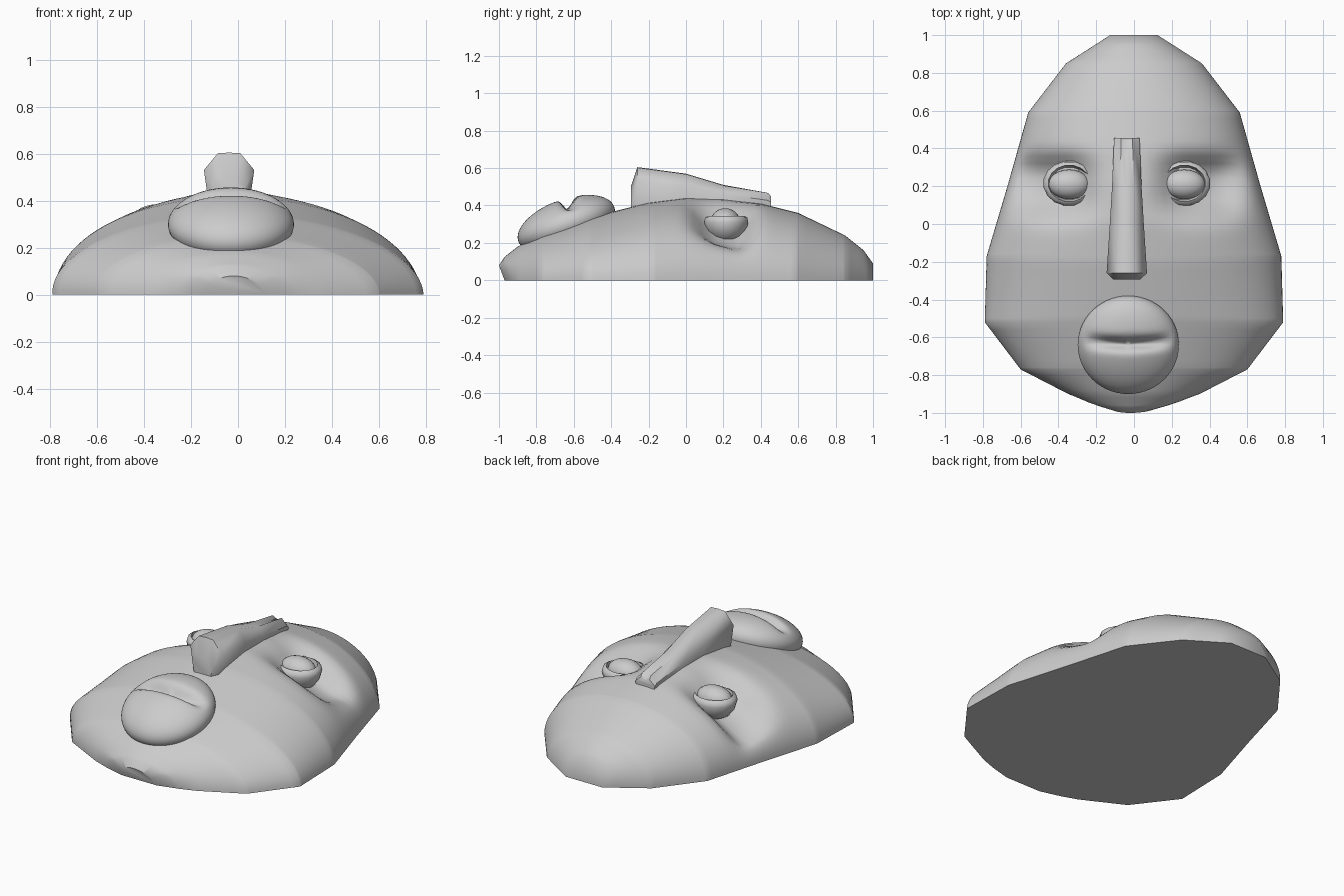
import bpy, bmesh
from math import sin, cos, pi, exp, sqrt, radians

cube = bpy.data.objects.get("Cube")
if cube:
    bpy.data.objects.remove(cube)

MID = -0.038  # centre line of the facial features

clay = bpy.data.materials.new("grey_clay")
clay.use_nodes = True
COLOUR = (0.6, 0.6, 0.6, 1)
clay.diffuse_color = COLOUR
clay.node_tree.nodes["Principled BSDF"].inputs["Base Color"].default_value = COLOUR


def finish(name, bm, angle=40):
    bmesh.ops.recalc_face_normals(bm, faces=bm.faces)
    mesh = bpy.data.meshes.new(name)
    bm.to_mesh(mesh)
    bm.free()
    mesh.materials.append(clay)
    mesh.shade_smooth()
    mesh.set_sharp_from_angle(angle=radians(angle))
    obj = bpy.data.objects.new(name, mesh)
    bpy.context.collection.objects.link(obj)
    return obj


def loft(bm, sections, closed=True):
    """Skin a list of point rows and cap both ends."""
    rows = [[bm.verts.new(p) for p in s] for s in sections]
    n = len(rows[0])
    for a, b in zip(rows, rows[1:]):
        for i in range(n if closed else n - 1):
            j = (i + 1) % n
            bm.faces.new((a[i], a[j], b[j], b[i]))
    bm.faces.new(rows[0])
    bm.faces.new(rows[-1])
    return rows


def interp(table, t):
    for (a, u), (b, v) in zip(table, table[1:]):
        if t <= b:
            return u + (v - u) * (t - a) / (b - a)
    return table[-1][1]


# Head: half-elliptical sections along the face, with dented eye sockets
WIDTH = [(-1, .12), (-.95, .25), (-.77, .6), (-.52, .79), (-.17, .78),
         (.2, .67), (.59, .56), (.85, .36), (1, .125)]
HEIGHT = [(-1, .08), (-.97, .125), (-.9, .18), (-.76, .25), (-.5, .34), (-.2, .415),
          (0, .44), (.2, .435), (.4, .41), (.6, .36), (.85, .24), (.95, .16), (1, .09)]


def socket_depth(x, y):
    u = (abs(x - MID) - .4) / .2
    v = (y - .22) / (.13 if y > .22 else .17)
    return .14 * exp(-(u * u) ** 1.5 - (v * v) ** 1.5)


def head_section(y, steps=48):
    w, h = interp(WIDTH, y), interp(HEIGHT, y)
    points = []
    for i in range(steps + 1):
        a = pi * i / steps
        x = w * cos(a) + MID * sin(a) * .5
        z = h * sin(a)
        z = max(z - socket_depth(x, y) * min(1, z / .2), 0)
        tuck = .03 * max(0, 1 - z / .08) if y < -.9 else 0
        points.append((x, y + tuck * (-y - .9) / .1, z))
    return points


stations = sorted({round(-1 + i * .04, 3) for i in range(51)}
                  | {y for y, _ in WIDTH} | {y for y, _ in HEIGHT})
bm = bmesh.new()
rows = loft(bm, [head_section(y) for y in stations], closed=False)
bm.faces.new([r[0] for r in rows] + [r[-1] for r in reversed(rows)])
finish("head", bm, 45)

# Nose: faceted wedge that widens and rises toward the tip
NOSE = [(.455, .067, .45, .34), (.44, .068, .47, .34), (.2, .078, .51, .36),
        (0, .09, .57, .36), (-.26, .107, .605, .38), (-.295, .07, .5, .38)]
bm = bmesh.new()
sections = []
for y, w, top, bottom in NOSE:
    drop = (top - bottom) * .33
    notch = .02 if y > .4 else 0
    outline = [(-w * .8, bottom), (-w, top - drop), (-w * .45, top - .003),
               (0, top - notch), (w * .45, top - .003), (w, top - drop), (w * .8, bottom)]
    sections.append([(MID + x, y, z) for x, z in outline])
loft(bm, sections)
finish("nose", bm, 50)

# Mouth: tilted cushion with a crease between the lips
bm = bmesh.new()
bmesh.ops.create_uvsphere(bm, u_segments=56, v_segments=40, radius=1)
for v in bm.verts:
    x, y, z = v.co
    crease = 0
    if z > 0:
        line = .02 + .1 * x * x
        crease = .06 * exp(-((y - line) / .12) ** 2) * max(0, 1 - (x / .9) ** 4) * sqrt(z)
    v.co = (-.03 + .268 * x, -.64 + .26 * y, .3 + .07 * y + .14 * z - crease)
finish("mouth", bm, 60)

# Eyes: an eight-sided lid cup around a flattened ball
CUP = [(.04, .2), (.09, .222), (.125, .265), (.138, .31), (.132, .335), (.112, .345), (.1, .3)]
for side, label in ((-1, "right"), (1, "left")):
    cx, cy = MID + side * .305, .215
    bm = bmesh.new()
    loft(bm, [[(cx + r * cos(pi * (k + .5) / 8), cy + r * .87 * sin(pi * (k + .5) / 8), z)
               for k in range(16)] for r, z in CUP])
    finish(label + "_eyelid", bm, 50)

    bm = bmesh.new()
    bmesh.ops.create_uvsphere(bm, u_segments=24, v_segments=16, radius=1)
    for v in bm.verts:
        x, y, z = v.co
        v.co = (cx + .11 * x, cy - .005 + .078 * y, .315 + .07 * z)
    finish(label + "_eyeball", bm)
